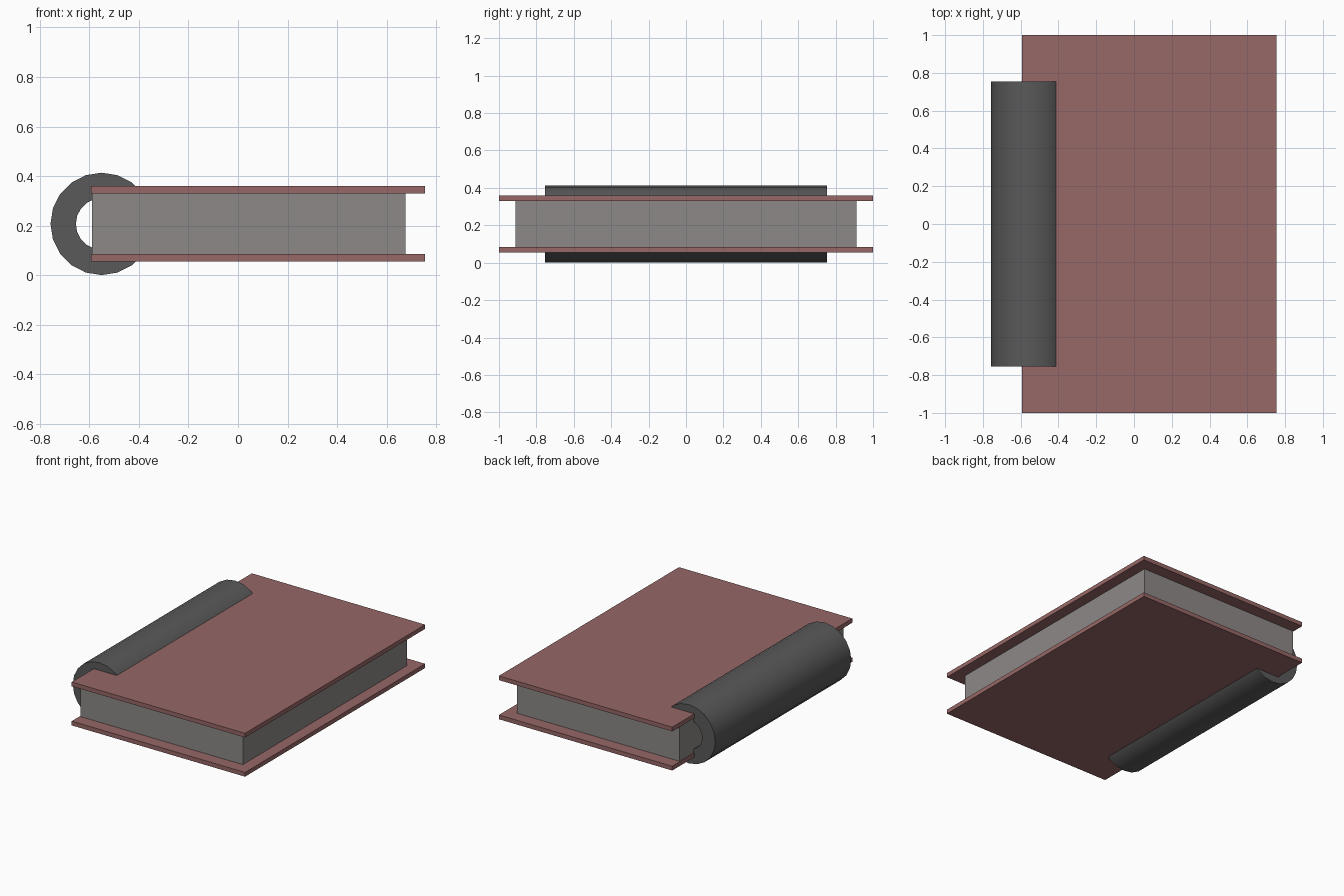
import bpy, bmesh, math

if "Cube" in bpy.data.objects:
    bpy.data.objects.remove(bpy.data.objects["Cube"])


def material(name, rgb):
    m = bpy.data.materials.new(name)
    m.diffuse_color = (*rgb, 1)
    m.use_nodes = True
    m.node_tree.nodes["Principled BSDF"].inputs["Base Color"].default_value = m.diffuse_color
    return m


def add_object(name, bm, mat):
    bmesh.ops.recalc_face_normals(bm, faces=bm.faces)
    me = bpy.data.meshes.new(name)
    bm.to_mesh(me)
    bm.free()
    ob = bpy.data.objects.new(name, me)
    bpy.context.collection.objects.link(ob)
    me.materials.append(mat)
    return ob


def box(name, x, y, z, mat):
    bm = bmesh.new()
    bmesh.ops.create_cube(bm, size=1)
    for v in bm.verts:
        v.co = [(r[0] + r[1]) / 2 + c * (r[1] - r[0]) for c, r in zip(v.co, (x, y, z))]
    return add_object(name, bm, mat)


def tube(name, cx, cz, outer, inner, half, sides, mat):
    # ring profile in XZ, extruded along y
    bm = bmesh.new()
    rings = []
    for r, y in ((outer, -half), (outer, half), (inner, half), (inner, -half)):
        rings.append([bm.verts.new((cx + r * math.cos(a), y, cz + r * math.sin(a)))
                      for a in (2 * math.pi * i / sides for i in range(sides))])
    for k in range(4):
        a, b = rings[k], rings[(k + 1) % 4]
        for i in range(sides):
            j = (i + 1) % sides
            bm.faces.new((a[i], a[j], b[j], b[i]))
    return add_object(name, bm, mat)


leather = material("cover_red", (0.31, 0.135, 0.135))
paper = material("paper_grey", (0.265, 0.25, 0.243))
dark = material("spine_dark", (0.1, 0.1, 0.1))

# Two cover boards
for name, z in (("back_cover", 0.055), ("front_cover", 0.33)):
    box(name, (-0.593, 0.755), (-1, 1), (z, z + 0.03), leather)

# Page block
box("pages", (-0.588, 0.676), (-0.912, 0.912), (0.085, 0.33), paper)

# Round hollow spine
spine = tube("spine", -0.55, 0.2075, 0.2065, 0.104, 0.755, 20, dark)
bpy.context.view_layer.objects.active = spine
spine.select_set(True)
bpy.ops.object.shade_smooth_by_angle(angle=math.radians(30))
